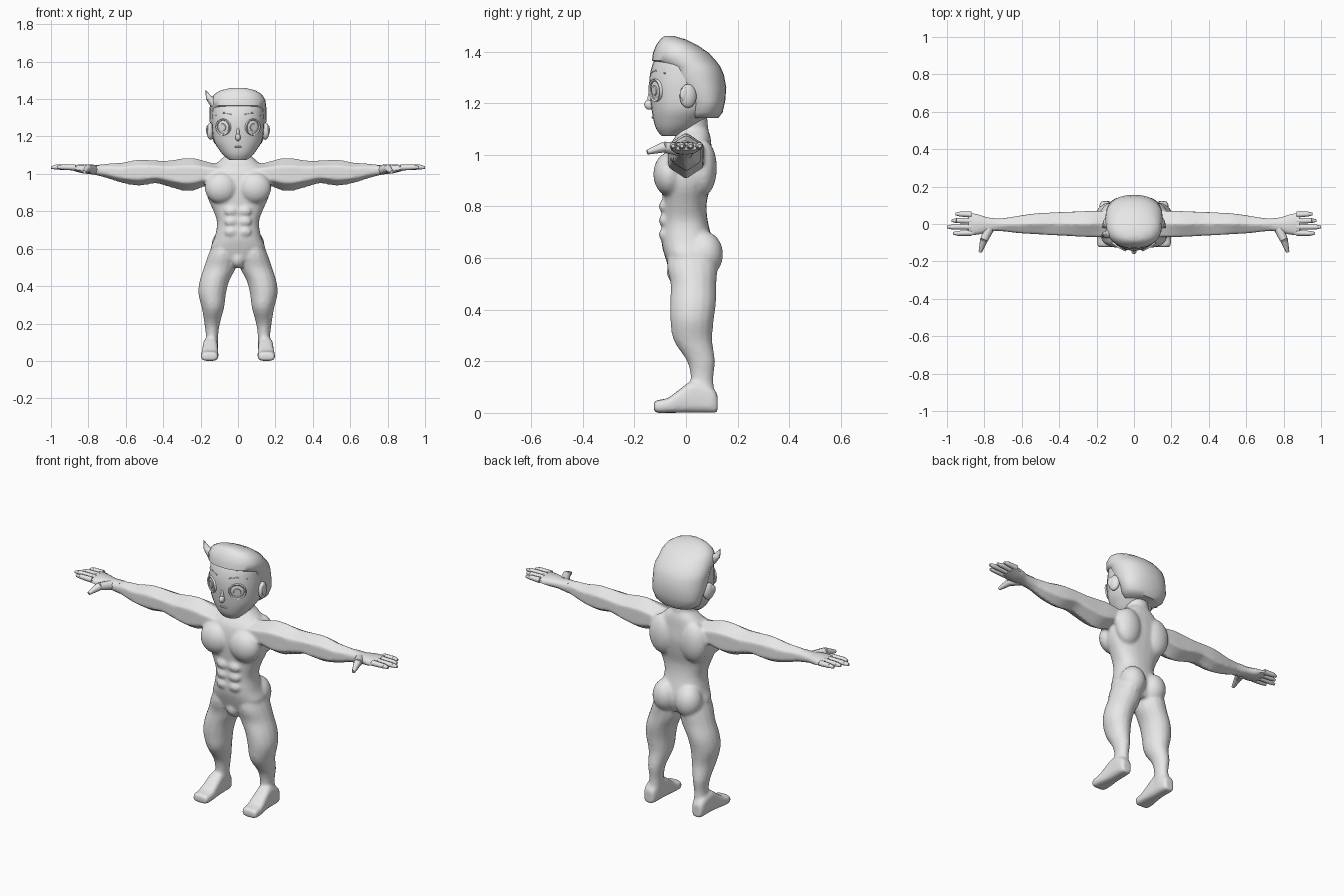
import bpy, bmesh, math
from mathutils import Vector, Matrix
from mathutils.bvhtree import BVHTree

if "Cube" in bpy.data.objects:
    bpy.data.objects.remove(bpy.data.objects["Cube"])

grey = bpy.data.materials.new("plain_grey")
grey.diffuse_color = (0.8, 0.8, 0.8, 1)
grey.use_nodes = True
grey.node_tree.nodes["Principled BSDF"].inputs["Base Color"].default_value = grey.diffuse_color
AXES = {"x": lambda t, a, b: (t, a, b),
        "y": lambda t, a, b: (a, t, b),
        "z": lambda t, a, b: (a, b, t)}


def catmull(rows, sub):
    """Smoothly fill in rows between the given cross-sections."""
    out = []
    for i in range(len(rows) - 1):
        q = [Vector(rows[min(max(k, 0), len(rows) - 1)]) for k in range(i - 1, i + 3)]
        for s in range(sub):
            u = s / sub
            out.append(0.5 * (2 * q[1] + (q[2] - q[0]) * u
                              + (2 * q[0] - 5 * q[1] + 4 * q[2] - q[3]) * u * u
                              + (3 * q[1] - q[0] - 3 * q[2] + q[3]) * u ** 3))
    return out + [Vector(rows[-1])]


def loft(bm, rows, axis="z", n=24, power=2.0, sub=3, side=1):
    """Rows are (position, a_min, a_max, b_min, b_max)."""
    rings = []
    for t, a0, a1, b0, b1 in catmull(rows, sub):
        ring = []
        for k in range(n):
            w = math.pi / 2 + 2 * math.pi * k / n
            c, s = math.cos(w), math.sin(w)
            c = math.copysign(abs(c) ** (2 / power), c)
            s = math.copysign(abs(s) ** (2 / power), s)
            x, y, z = AXES[axis](t, (a0 + a1) / 2 + c * (a1 - a0) / 2,
                                 (b0 + b1) / 2 + s * (b1 - b0) / 2)
            ring.append(bm.verts.new((x * side, y, z)))
        rings.append(ring)
    for r, q in zip(rings, rings[1:]):
        for k in range(n):
            bm.faces.new((r[k], r[(k + 1) % n], q[(k + 1) % n], q[k]))
    bm.faces.new(rings[0])
    bm.faces.new(rings[-1])


def ball(bm, centre, radii, turn=Matrix.Identity(4)):
    m = Matrix.Translation(centre) @ turn @ Matrix.Diagonal((*radii, 1))
    bmesh.ops.create_uvsphere(bm, u_segments=20, v_segments=12, radius=1, matrix=m)


def tube(bm, p, q, r1, r2, n=8):
    p, q = Vector(p), Vector(q)
    m = Matrix.Translation((p + q) / 2) @ (q - p).to_track_quat("Z", "Y").to_matrix().to_4x4()
    bmesh.ops.create_cone(bm, cap_ends=True, segments=n, radius1=r1, radius2=r2,
                          depth=(q - p).length, matrix=m)


def finish(bm, name, angle=60, fuse=False):
    bmesh.ops.recalc_face_normals(bm, faces=bm.faces)
    me = bpy.data.meshes.new(name)
    bm.to_mesh(me)
    bm.free()
    me.materials.append(grey)
    ob = bpy.data.objects.new(name, me)
    bpy.context.collection.objects.link(ob)
    bpy.ops.object.select_all(action="DESELECT")
    ob.select_set(True)
    bpy.context.view_layer.objects.active = ob
    if fuse:
        mod = ob.modifiers.new("fuse", "REMESH")
        mod.mode, mod.voxel_size = "VOXEL", 0.008
        soft = ob.modifiers.new("soften", "SMOOTH")
        soft.factor, soft.iterations = 0.5, 6
        for m in ("fuse", "soften"):
            bpy.ops.object.modifier_apply(modifier=m)
    bpy.ops.object.shade_smooth_by_angle(angle=math.radians(angle))
    return ob


# Body: torso, neck, muscles, arms, legs and feet fused into one skin
bm = bmesh.new()
loft(bm, [(0.54, -.09, .09, -.06, .09), (0.60, -.145, .145, -.08, .11),
          (0.66, -.125, .125, -.095, .105), (0.74, -.112, .112, -.092, .085),
          (0.81, -.135, .135, -.09, .08), (0.88, -.165, .165, -.095, .095),
          (0.95, -.17, .17, -.095, .105), (1.02, -.15, .15, -.08, .10),
          (1.07, -.10, .10, -.04, .095), (1.10, -.065, .065, -.03, .085)], power=2.4)
loft(bm, [(1.0, -.07, .07, -.04, .09), (1.08, -.066, .066, -.04, .088),
          (1.17, -.066, .066, -.05, .08)])
ball(bm, (0, -.025, .545), (.042, .05, .05))
for s in (1, -1):
    ball(bm, (s * .09, -.065, .925), (.088, .062, .085))       # chest
    ball(bm, (s * .095, .065, .95), (.08, .055, .11))          # upper back
    ball(bm, (s * .07, .072, .615), (.072, .072, .088))        # seat
    for z in (.80, .745, .69):                                 # stomach
        ball(bm, (s * .036, -.085, z), (.036, .02, .026))
    loft(bm, [(.08, -.08, .08, .95, 1.05), (.16, -.08, .08, .94, 1.065),
              (.23, -.08, .08, .912, 1.085), (.29, -.077, .077, .908, 1.085),
              (.37, -.072, .074, .93, 1.073), (.44, -.068, .07, .948, 1.073),
              (.53, -.062, .064, .935, 1.078), (.62, -.055, .05, .95, 1.062),
              (.70, -.044, .036, .975, 1.057), (.77, -.042, .036, .995, 1.045)],
         axis="x", n=6, side=s)
    loft(bm, [(.66, .02, .12, -.06, .10), (.57, .005, .158, -.074, .12),
              (.50, .010, .182, -.06, .118), (.43, .046, .205, -.062, .117),
              (.36, .064, .212, -.061, .108), (.28, .075, .193, -.048, .102),
              (.20, .097, .180, .004, .113), (.13, .106, .172, .018, .106),
              (.05, .107, .180, .01, .115)], n=16, side=s)
    loft(bm, [(.122, .125, .175, .0, .07), (.10, .112, .185, .0, .10),
              (.03, .108, .188, .0, .125), (-.02, .106, .192, .0, .095),
              (-.07, .104, .198, .0, .058), (-.11, .106, .198, .0, .050),
              (-.124, .115, .19, .005, .042)], axis="y", n=16, power=3.2, side=s)
finish(bm, "body", 80, fuse=True)

# Hands with four fingers and a thumb
for s, name in ((1, "left_hand"), (-1, "right_hand")):
    bm = bmesh.new()
    loft(bm, [(.72, -.036, .03, .985, 1.05), (.78, -.044, .036, .998, 1.047),
              (.83, -.058, .052, 1.003, 1.05), (.885, -.062, .063, 1.018, 1.047)],
         axis="x", n=10, power=2.6, side=s)
    for y, tip in ((.053, .955), (.018, .975), (-.016, 1.0), (-.05, .968)):
        tube(bm, (s * .87, y * .95, 1.034), (s * (tip - .025), y, 1.036), .016, .013)
        tube(bm, (s * (tip - .025), y, 1.036), (s * tip, y, 1.034), .013, .007)
    tube(bm, (s * .775, -.025, 1.022), (s * .802, -.085, 1.03), .027, .021)
    tube(bm, (s * .802, -.085, 1.03), (s * .822, -.15, 1.01), .021, .009)
    finish(bm, name)

# Head
bm = bmesh.new()
loft(bm, [(1.073, -.045, .045, -.095, -.03), (1.10, -.078, .078, -.115, .03),
          (1.135, -.105, .105, -.126, .07), (1.18, -.13, .13, -.134, .11),
          (1.25, -.139, .139, -.142, .13), (1.31, -.139, .139, -.14, .13),
          (1.37, -.13, .13, -.122, .09), (1.41, -.10, .10, -.09, .04)],
     n=28, power=2.15)
head = finish(bm, "head", 50)
tree = BVHTree.FromPolygons([v.co for v in head.data.vertices],
                            [p.vertices for p in head.data.polygons])


def on_face(x, z):
    hit, normal, _, _ = tree.ray_cast(Vector((x, -1, z)), Vector((0, 1, 0)))
    return hit, normal.to_track_quat("Z", "Y").to_matrix().to_4x4(), normal


# Nose and mouth
bm = bmesh.new()
ball(bm, (0, -.141, 1.195), (.014, .021, .02))
ball(bm, (0, -.137, 1.215), (.009, .012, .035))
finish(bm, "nose")
bm = bmesh.new()
ball(bm, on_face(0, 1.145)[0], (.022, .006, .004))
finish(bm, "mouth")

for s, side in ((1, "left"), (-1, "right")):
    # Eye: raised rim, ball and iris
    hit, turn, normal = on_face(s * .08, 1.25)
    bm = bmesh.new()
    rim = [bm.verts.new(hit + turn.to_3x3() @ Vector((r * math.cos(a), r * math.sin(a), h)))
           for r, h in ((.046, -.006), (.043, .005), (.036, .002), (.034, -.006))
           for a in [2 * math.pi * k / 24 for k in range(24)]]
    for j in range(4):
        for k in range(24):
            i, m = 24 * j, 24 * ((j + 1) % 4)
            bm.faces.new((rim[i + k], rim[i + (k + 1) % 24], rim[m + (k + 1) % 24], rim[m + k]))
    ball(bm, hit - normal * .004, (.036, .036, .007), turn)
    tube(bm, hit, hit + normal * .006, .02, .018, 20)
    finish(bm, side + "_eye", 35)
    # Brow
    bm = bmesh.new()
    spots = [on_face(s * x, z)[0] for x, z in ((.035, 1.318), (.075, 1.327), (.118, 1.315))]
    for p, q in zip(spots, spots[1:]):
        tube(bm, p, q, .003, .003, 6)
    finish(bm, side + "_brow")
    # Ear
    bm = bmesh.new()
    lean = Matrix.Rotation(s * .3, 4, "Z")
    ball(bm, (s * .146, .008, 1.228), (.02, .034, .046), lean)
    ball(bm, (s * .162, -.006, 1.235), (.007, .018, .026), lean)
    finish(bm, side + "_ear")

# Hair: cap behind the ears with an overhanging fringe
bm = bmesh.new()
loft(bm, [(1.142, -.10, .10, .0, .125), (1.165, -.128, .128, .0, .142),
          (1.21, -.144, .144, .0, .152), (1.26, -.15, .15, -.05, .156),
          (1.31, -.153, .153, -.07, .147), (1.342, -.153, .153, -.08, .133),
          (1.366, -.15, .15, -.132, .115), (1.395, -.146, .146, -.128, .088),
          (1.425, -.128, .128, -.116, .045), (1.447, -.092, .092, -.10, .0),
          (1.46, -.035, .035, -.085, -.045)], n=28, power=2.2, sub=1)
finish(bm, "hair", 50)
bm = bmesh.new()
tube(bm, (-.125, -.05, 1.375), (-.155, -.055, 1.405), .026, .017)
tube(bm, (-.154, -.055, 1.403), (-.174, -.058, 1.45), .018, .001)
finish(bm, "hair_lock")
